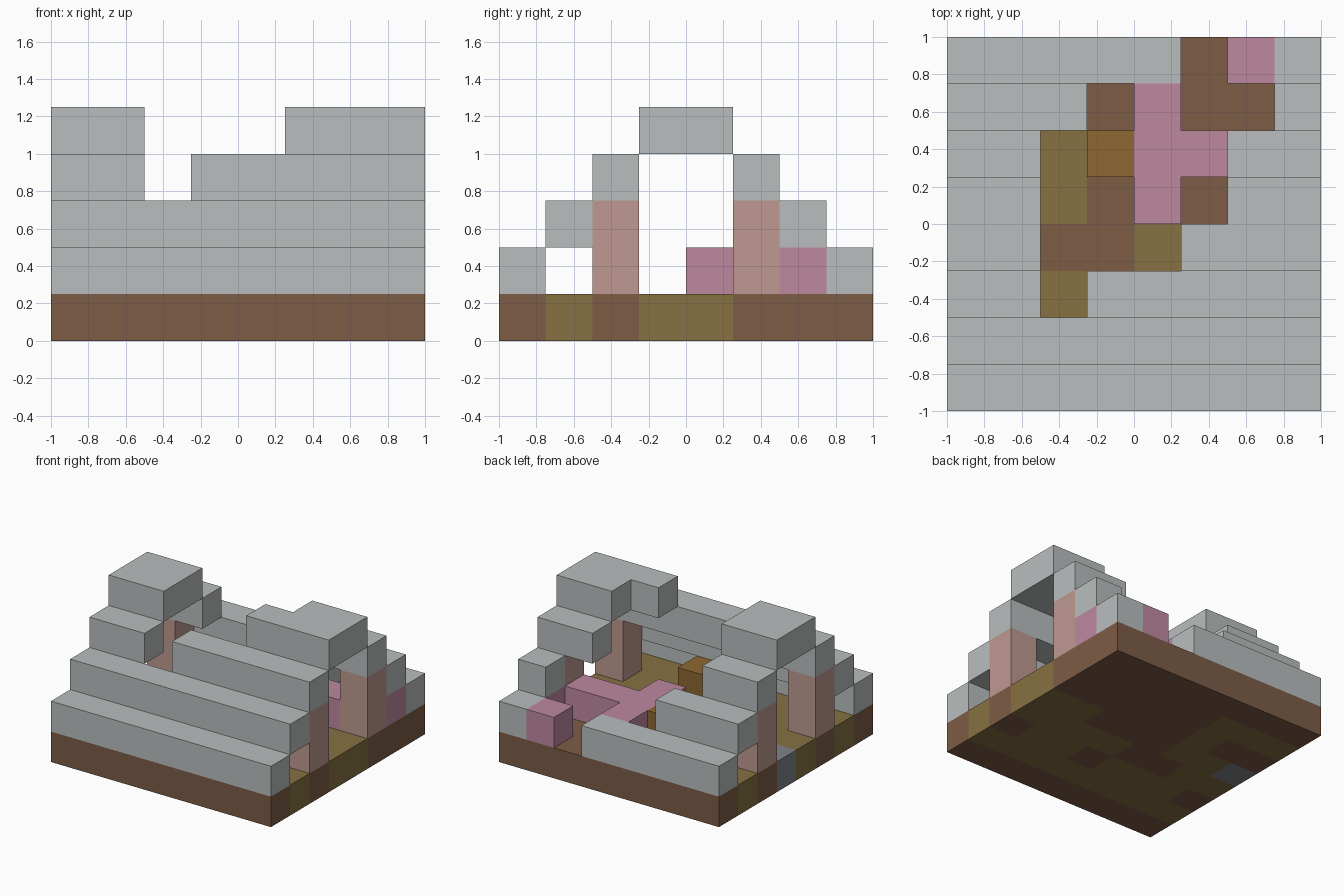
import bpy
import bmesh

CELL = 0.25   # edge of one building block
HALF = 1.0    # half the width of the plot

if "Cube" in bpy.data.objects:
    bpy.data.objects.remove(bpy.data.objects["Cube"], do_unlink=True)


def material(name, rgb):
    lin = [(c / 255 / 12.92) if c < 11 else ((c / 255 + 0.055) / 1.055) ** 2.4 for c in rgb]
    mat = bpy.data.materials.new(name)
    mat.use_nodes = True
    mat.diffuse_color = (*lin, 1)
    mat.node_tree.nodes["Principled BSDF"].inputs["Base Color"].default_value = (*lin, 1)
    return mat


grey = material("roof_grey", (186, 190, 190))
brown = material("earth_brown", (125, 92, 70))
olive = material("grass_olive", (134, 113, 65))
slate = material("stone_slate", (128, 132, 137))
rose = material("pillar_rose", (191, 153, 145))
pink = material("clay_pink", (190, 137, 160))
ochre = material("wood_ochre", (142, 104, 50))


def add_object(name, bm, mats):
    mesh = bpy.data.meshes.new(name)
    bmesh.ops.recalc_face_normals(bm, faces=bm.faces)
    bm.to_mesh(mesh)
    bm.free()
    for mat in mats:
        mesh.materials.append(mat)
    obj = bpy.data.objects.new(name, mesh)
    bpy.context.collection.objects.link(obj)
    return obj


def block(name, mat, col, row, layer, wide=1, deep=1, high=1):
    """Box measured in whole cells from the front right bottom corner."""
    bm = bmesh.new()
    bmesh.ops.create_cube(bm, size=CELL)
    for v in bm.verts:
        for axis, (start, span) in enumerate(((col, wide), (row, deep), (layer, high))):
            v.co[axis] = CELL * (start + (span if v.co[axis] > 0 else 0))
        v.co.x -= HALF
        v.co.y -= HALF
    return add_object(name, bm, [mat])


# Ground slab: patches of earth (B), grass (g) and stone (s), back row first
GROUND = ["BBBBBBBB",
          "gggBBBBB",
          "BBgBBBBB",
          "sggBBBgg",
          "ggBBgggg",
          "BgggBggB",
          "gggggggg",
          "BBBBBBBB"]
bm = bmesh.new()
for r, line in enumerate(reversed(GROUND)):
    for c, kind in enumerate(line):
        x, y = c * CELL - HALF, r * CELL - HALF
        face = bm.faces.new([bm.verts.new((x + i * CELL, y + j * CELL, 0))
                             for i, j in ((0, 0), (1, 0), (1, 1), (0, 1))])
        face.material_index = "Bgs".index(kind)
bmesh.ops.remove_doubles(bm, verts=bm.verts, dist=0.001)
# Extruded walls take the patch they border; lower faces are kept as the base
base = list(bm.faces)
top = bmesh.ops.extrude_face_region(bm, geom=base, use_keep_orig=True)["geom"]
for v in (g for g in top if isinstance(g, bmesh.types.BMVert)):
    v.co.z = CELL
bm.faces.ensure_lookup_table()
for face in bm.faces:
    mid = face.calc_center_median()
    c = min(7, max(0, int((mid.x + HALF) / CELL)))
    r = min(7, max(0, int((mid.y + HALF) / CELL)))
    face.material_index = "Bgs".index(GROUND[7 - r][c])
add_object("ground_slab", bm, [brown, olive, slate])

# Stepped roof: (name, row, layer, runs of columns as start and length)
ROOF = [("front_eave", 0, 1, [(0, 8)]),
        ("front_lower_step", 1, 2, [(0, 8)]),
        ("front_upper_step", 2, 3, [(0, 2), (3, 5)]),
        ("front_ridge", 3, 4, [(0, 2), (5, 3)]),
        ("back_ridge", 4, 4, [(0, 2), (6, 2)]),
        ("back_upper_step", 5, 3, [(0, 2), (6, 2)]),
        ("back_lower_step", 6, 2, [(0, 3), (7, 1)]),
        ("back_eave", 7, 1, [(0, 5), (7, 1)])]
for name, row, layer, runs in ROOF:
    for start, length in runs:
        block("roof_" + name, grey, start, row, layer, wide=length)

# Corner pillars
for side, col in (("right", 0), ("left", 7)):
    for end, row in (("front", 2), ("back", 5)):
        block(f"{end}_{side}_pillar", rose, col, row, 1, high=2)

# Fallen clay blocks
block("clay_row", pink, 4, 4, 1, deep=3)
block("clay_branch", pink, 5, 5, 1, wide=2)
block("clay_back_block", pink, 6, 7, 1)
block("clay_side_block", pink, 7, 6, 1)

# Wooden blocks inside
block("wood_block_front", ochre, 4, 2, 1)
block("wood_block_back", ochre, 3, 5, 1)
